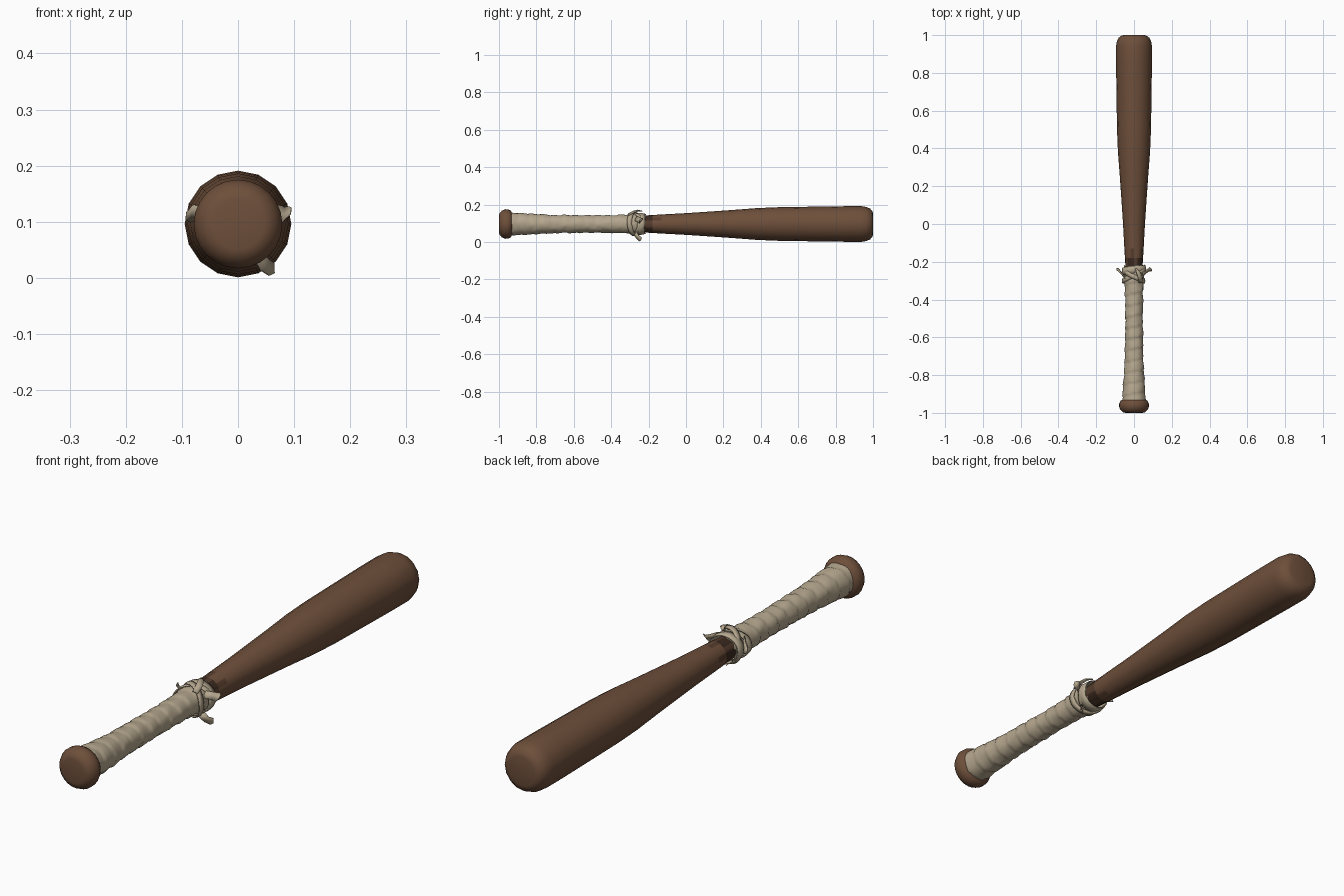
import bpy, bmesh, math, random
from mathutils import Vector, noise

random.seed(4)
if "Cube" in bpy.data.objects:
    bpy.data.objects.remove(bpy.data.objects["Cube"], do_unlink=True)

AXIS_Z = 0.096
TAU = math.tau


def material(name, rgb):
    m = bpy.data.materials.new(name)
    m.use_nodes = True
    m.diffuse_color = (*rgb, 1)
    m.node_tree.nodes["Principled BSDF"].inputs["Base Color"].default_value = (*rgb, 1)
    return m


wood = material("brown wood", (0.155, 0.078, 0.043))
worn = material("worn wood", (0.095, 0.047, 0.027))
stain = material("dark stain", (0.045, 0.023, 0.014))
cloth = material("linen wrap", (0.46, 0.385, 0.27))


def polar(r, a, y):
    return Vector((r * math.cos(a), y, AXIS_Z + r * math.sin(a)))


def finish(bm, name, mats, angle=40, recalc=True):
    if recalc:
        bmesh.ops.recalc_face_normals(bm, faces=bm.faces)
    me = bpy.data.meshes.new(name)
    bm.to_mesh(me)
    bm.free()
    for m in mats:
        me.materials.append(m)
    ob = bpy.data.objects.new(name, me)
    bpy.context.collection.objects.link(ob)
    bpy.ops.object.select_all(action='DESELECT')
    ob.select_set(True)
    bpy.context.view_layer.objects.active = ob
    bpy.ops.object.shade_smooth_by_angle(angle=math.radians(angle))
    return ob


def tube(name, rows, segs, mats, point, paint=None, caps=True, angle=40):
    """Skin of rings; point(row, angle) places each vertex."""
    bm = bmesh.new()
    rings = [[bm.verts.new(point(row, TAU * i / segs)) for i in range(segs)] for row in rows]
    for j, (lo, hi) in enumerate(zip(rings, rings[1:])):
        for i in range(segs):
            k = (i + 1) % segs
            f = bm.faces.new((lo[i], lo[k], hi[k], hi[i]))
            if paint:
                f.material_index = paint(rows[j][0], i)
    if caps:
        bm.faces.new(rings[0])
        bm.faces.new(rings[-1])
    return finish(bm, name, mats, angle)


def lathe_point(row, a):
    return polar(row[1], a, row[0])


# Barrel, stained in streaks where it leaves the grip
barrel = [(-0.95, 0.045), (-0.6, 0.04), (-0.26, 0.043), (-0.18, 0.048), (-0.13, 0.051),
          (0, 0.058), (0.12, 0.066), (0.25, 0.075), (0.38, 0.085), (0.5, 0.09), (0.7, 0.093),
          (0.85, 0.095), (0.94, 0.095), (0.965, 0.091), (0.985, 0.082), (0.996, 0.069), (1, 0.055)]


def streaks(y, i):
    if -0.3 < y < -0.2:
        return 2 if i % 3 else 1
    if -0.2 < y < -0.15:
        return 1 if i % 3 == 1 else 0
    return 0


tube("barrel", barrel, 16, [wood, worn, stain], lathe_point, streaks)

# Knob
knob = [(-1, 0.045), (-0.997, 0.058), (-0.985, 0.071), (-0.968, 0.079), (-0.95, 0.078),
        (-0.936, 0.071), (-0.928, 0.056)]
tube("knob", knob, 24, [wood], lathe_point)

# Cloth grip: overlapping spiral wrap with ragged ends
grip = [(-0.94, 0.061), (-0.85, 0.055), (-0.72, 0.047), (-0.5, 0.044), (-0.35, 0.046), (-0.22, 0.053)]


def grip_radius(y):
    for (y0, r0), (y1, r1) in zip(grip, grip[1:]):
        if y <= y1:
            return r0 + (r1 - r0) * (y - y0) / (y1 - y0)
    return grip[-1][1]


def grip_point(row, a):
    y = row[0]
    if row[1]:
        y += random.uniform(-0.008, 0.008)
    p = polar(1, a, y * 16)
    lap = (y * 17 + a / TAU) % 1
    return polar(grip_radius(y) + 0.004 * (1 - lap) + 0.003 * noise.noise(p * 1.5), a, y)


STEPS = 90
grip_rows = [(-0.94 + 0.72 * t / STEPS, t in (0, STEPS)) for t in range(STEPS + 1)]
tube("grip_wrap", grip_rows, 32, [cloth], grip_point, caps=False, angle=50)


def thicken(ob, amount):
    mod = ob.modifiers.new("thickness", 'SOLIDIFY')
    mod.thickness = amount
    mod.offset = 0


# Tilted bands tied around the top of the grip
def band(name, y, tilt, phase, width, radius):
    def place(row, a):
        flutter = 0.003 * noise.noise(polar(3, a, row[0] + y * 40))
        yy = y + tilt * math.cos(a - phase) + row[0] * width + flutter
        return polar(radius + 0.003 * math.cos(2 * a + phase) - 0.004 * abs(row[0]), a, yy)
    thicken(tube(name, [(-0.5, 0), (0, 0), (0.5, 0)], 28, [cloth], place, caps=False), 0.004)


band("upper_band", -0.245, 0.006, 0.5, 0.04, 0.059)
band("crossing_band_a", -0.275, 0.028, 0.2, 0.026, 0.059)
band("crossing_band_b", -0.275, 0.028, 3.3, 0.026, 0.061)


# Loose torn ends: tapering ribbons along a short path
def ribbon(name, path, across, widths):
    bm = bmesh.new()
    side = Vector(across).normalized()
    pairs = [[bm.verts.new(Vector(p) + side * s * w / 2) for s in (-1, 1)]
             for p, w in zip(path, widths)]
    for a, b in zip(pairs, pairs[1:]):
        bm.faces.new((a[0], a[1], b[1], b[0]))
    thicken(finish(bm, name, [cloth]), 0.004)


ribbon("hanging_end", [(0.032, -0.27, 0.047), (0.043, -0.262, 0.03), (0.052, -0.25, 0.02), (0.06, -0.245, 0.006)],
       (0.7, 0.6, 0.35), (0.03, 0.026, 0.034, 0.012))
ribbon("left_end", [(0.045, -0.27, 0.125), (0.068, -0.25, 0.118), (0.082, -0.24, 0.113), (0.094, -0.245, 0.12)],
       (0.1, 0.6, 0.8), (0.03, 0.028, 0.034, 0.014))
ribbon("right_end", [(-0.045, -0.285, 0.125), (-0.066, -0.262, 0.116), (-0.082, -0.243, 0.115), (-0.093, -0.24, 0.11)],
       (0.1, -0.5, 0.85), (0.03, 0.026, 0.036, 0.014))
ribbon("top_end", [(0.035, -0.31, 0.145), (0.032, -0.28, 0.161), (0.022, -0.255, 0.168), (0.01, -0.235, 0.164)],
       (1, 0.3, -0.3), (0.02, 0.024, 0.02, 0.006))
